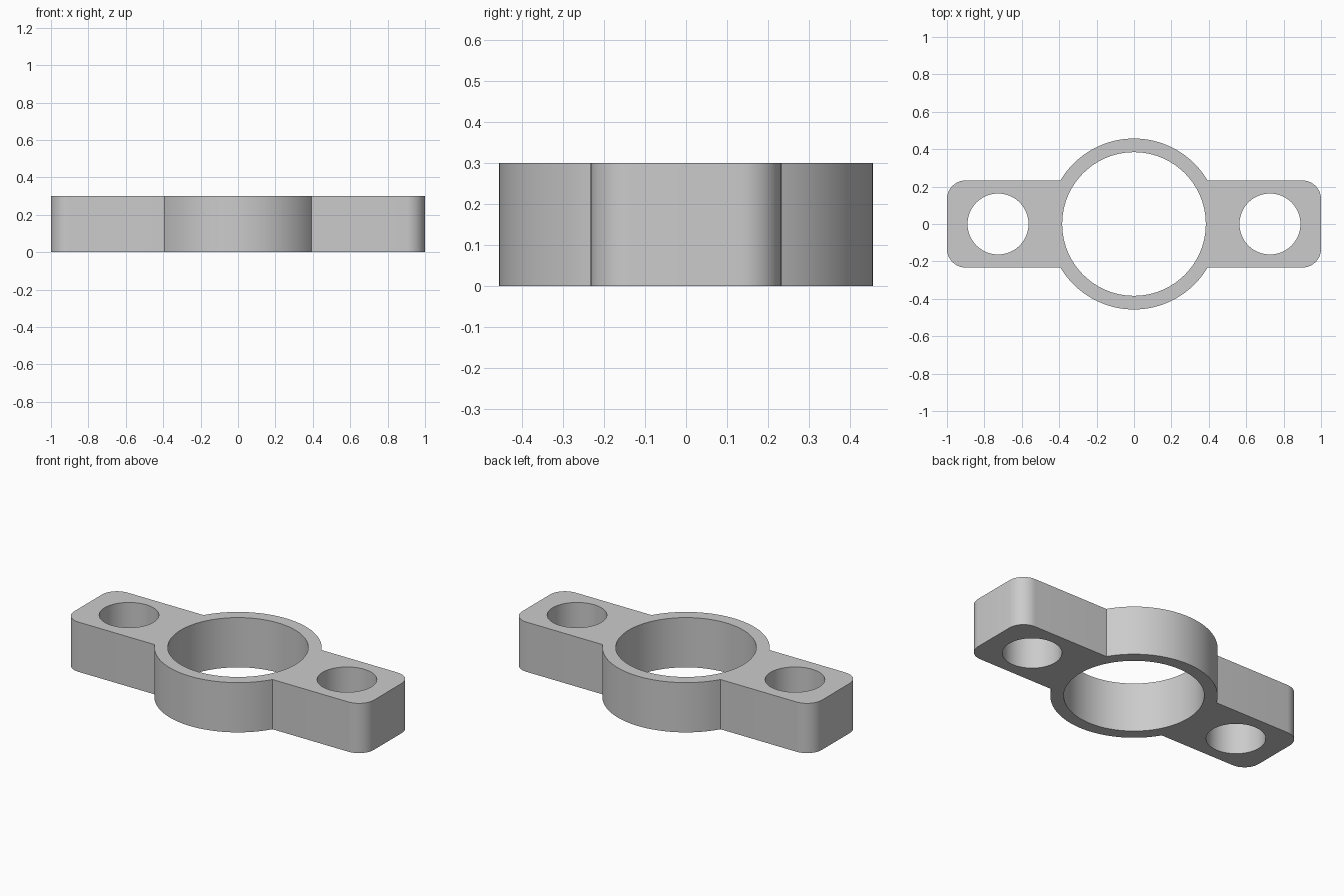
import bpy, bmesh
from math import sin, cos, pi, asin, radians

cube = bpy.data.objects.get("Cube")
if cube:
    bpy.data.objects.remove(cube, do_unlink=True)

HEIGHT = 0.3
RING_R, BORE_R = 0.457, 0.384
ARM_HALF, CORNER_R = 0.233, 0.1
BOLT_X, BOLT_R = 0.727, 0.163


def arc(cx, cy, r, start, end, steps):
    """Points along an arc, both ends included."""
    angles = [start + (end - start) * i / steps for i in range(steps + 1)]
    return [(cx + r * cos(a), cy + r * sin(a)) for a in angles]


def circle(cx, r, steps):
    return arc(cx, 0, r, 0, 2 * pi, steps)[:-1]


# Outer outline: right end corners, ring arc, then the same turned half way round
join = asin(ARM_HALF / RING_R)
cx, cy = 1 - CORNER_R, ARM_HALF - CORNER_R
half = (arc(cx, -cy, CORNER_R, -pi / 2, 0, 10)
        + arc(cx, cy, CORNER_R, 0, pi / 2, 10)
        + arc(0, 0, RING_R, join, pi - join, 48))
outline = half + [(-x, -y) for x, y in half]

loops = [outline, circle(0, BORE_R, 96),
         circle(BOLT_X, BOLT_R, 64), circle(-BOLT_X, BOLT_R, 64)]

# Fill the flat profile around its holes and extrude it upward
bm = bmesh.new()
edges = []
for loop in loops:
    verts = [bm.verts.new((x, y, 0)) for x, y in loop]
    edges += [bm.edges.new((v, verts[i - 1])) for i, v in enumerate(verts)]
bmesh.ops.triangle_fill(bm, edges=edges, use_beauty=True, use_dissolve=False)
result = bmesh.ops.extrude_face_region(bm, geom=bm.faces[:], use_keep_orig=True)
top = [g for g in result["geom"] if isinstance(g, bmesh.types.BMVert)]
bmesh.ops.translate(bm, verts=top, vec=(0, 0, HEIGHT))
bmesh.ops.recalc_face_normals(bm, faces=bm.faces[:])

mesh = bpy.data.meshes.new("mounting_bracket")
bm.to_mesh(mesh)
bm.free()
bracket = bpy.data.objects.new("mounting_bracket", mesh)
bpy.context.collection.objects.link(bracket)

# Plain grey material
grey = bpy.data.materials.new("light_grey")
grey.use_nodes = True
color = (0.6, 0.6, 0.6, 1)
grey.diffuse_color = color
grey.node_tree.nodes["Principled BSDF"].inputs["Base Color"].default_value = color
mesh.materials.append(grey)

# Smooth round walls, keep rims and joins sharp
bpy.ops.object.select_all(action="DESELECT")
bracket.select_set(True)
bpy.context.view_layer.objects.active = bracket
bpy.ops.object.shade_smooth_by_angle(angle=radians(30))
